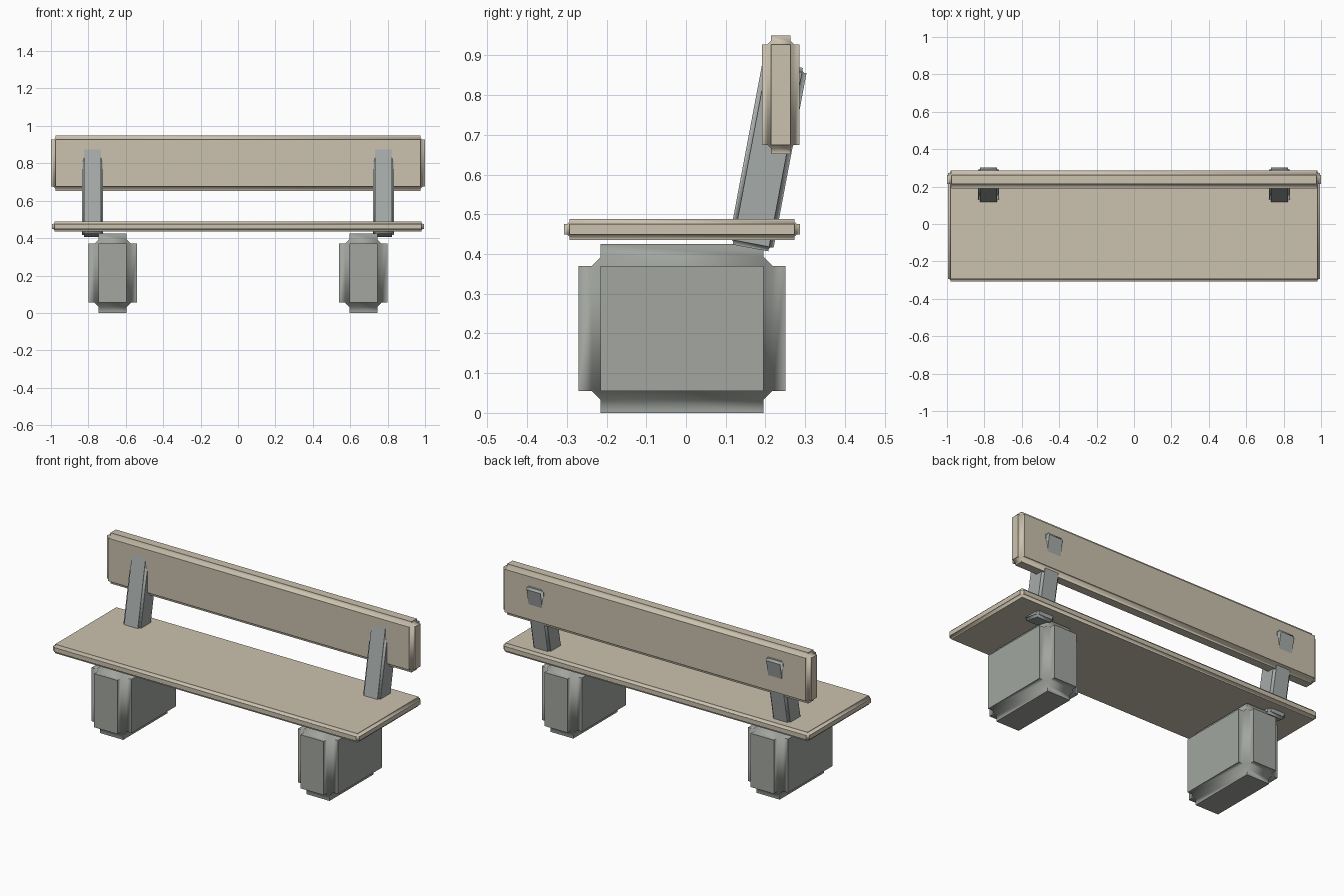
import bpy, bmesh, math
from mathutils import Vector

if "Cube" in bpy.data.objects:
    bpy.data.objects.remove(bpy.data.objects["Cube"])


def material(name, colour):
    m = bpy.data.materials.new(name)
    m.diffuse_color = (*colour, 1)
    m.use_nodes = True
    m.node_tree.nodes["Principled BSDF"].inputs["Base Color"].default_value = m.diffuse_color
    return m


wood = material("pale_wood", (0.60, 0.54, 0.43))
stone = material("stone", (0.36, 0.38, 0.35))
steel = material("steel", (0.38, 0.41, 0.40))


def panelled_block(name, centre, half, inset, mat, tilt=0.0):
    """Chamfered core whose six flat faces are pushed out as raised plates."""
    raise_by = inset * 0.59
    core = [h - raise_by for h in half]
    bm = bmesh.new()
    bmesh.ops.create_cube(bm, size=2)
    bmesh.ops.scale(bm, vec=Vector(core), verts=bm.verts)
    bmesh.ops.bevel(bm, geom=bm.edges[:], offset=inset - raise_by,
                    offset_type='OFFSET', segments=1, affect='EDGES')
    bm.normal_update()
    flats = [f for f in bm.faces if max(abs(c) for c in f.normal) > 0.99]
    for f in flats:
        push = f.normal * raise_by
        new = bmesh.ops.extrude_discrete_faces(bm, faces=[f])["faces"][0]
        bmesh.ops.translate(bm, vec=push, verts=new.verts[:])
    bmesh.ops.recalc_face_normals(bm, faces=bm.faces[:])
    mesh = bpy.data.meshes.new(name)
    bm.to_mesh(mesh)
    bm.free()
    mesh.materials.append(mat)
    ob = bpy.data.objects.new(name, mesh)
    bpy.context.collection.objects.link(ob)
    ob.location = centre
    ob.rotation_euler.x = tilt
    # Smooth across the chamfers, keep plate rims sharp
    bpy.ops.object.select_all(action='DESELECT')
    ob.select_set(True)
    bpy.context.view_layer.objects.active = ob
    bpy.ops.object.shade_smooth_by_angle(angle=math.radians(60))
    return ob


# Seat plank and backrest plank
panelled_block("seat", (0, -0.01, 0.462), (0.995, 0.297, 0.0265), 0.0135, wood)
panelled_block("backrest", (0, 0.2385, 0.801), (1.0, 0.0475, 0.149), 0.023, wood)

# Block legs and tilted back supports on both sides
for side, s in (("left", -1), ("right", 1)):
    panelled_block(side + "_leg", (s * 0.67, -0.01, 0.2125),
                   (0.13, 0.26, 0.2125), 0.055, stone)
    panelled_block(side + "_back_support", (s * 0.778, 0.206, 0.646),
                   (0.056, 0.057, 0.235), 0.0115, steel, math.radians(-10.66))
